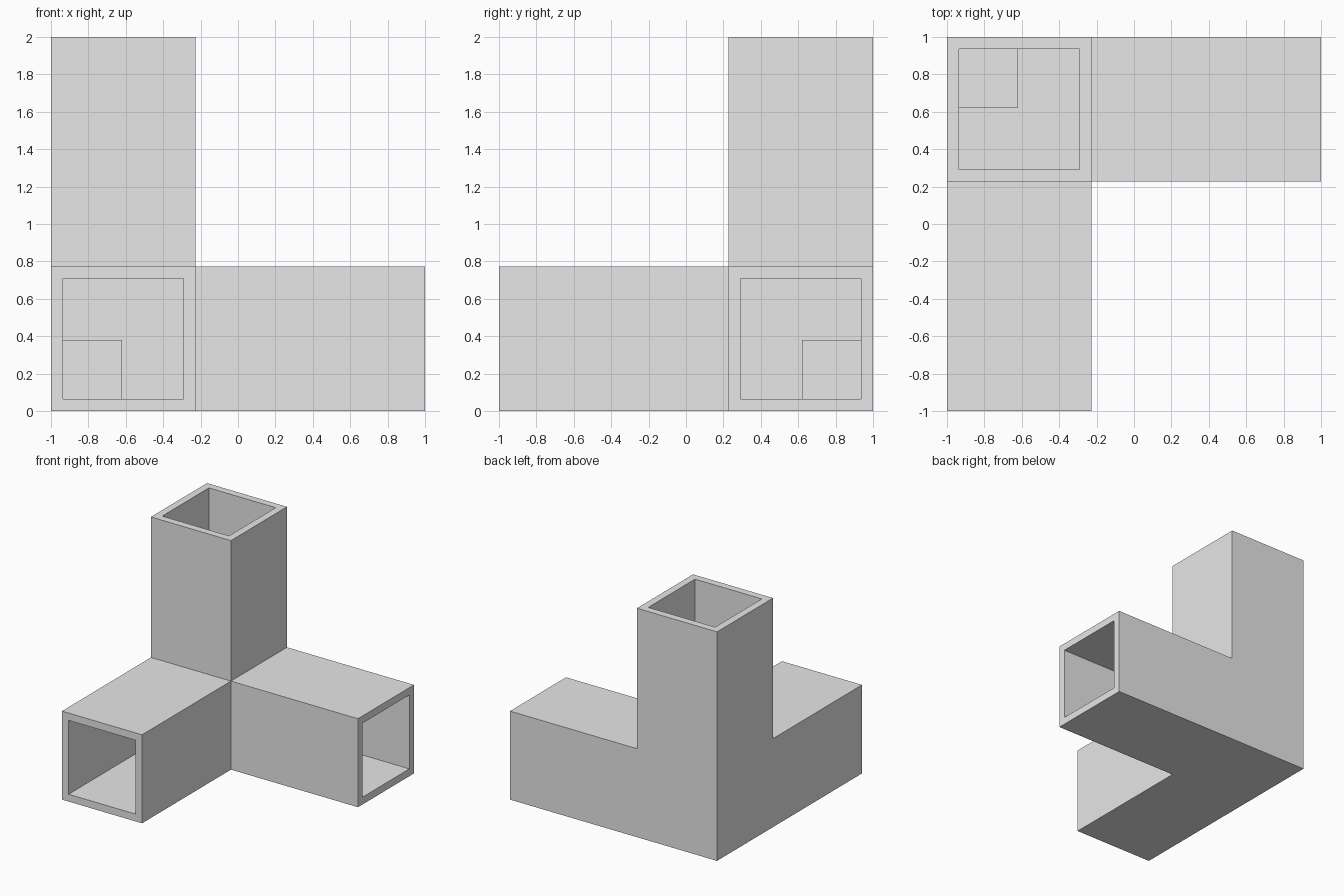
import bpy
from mathutils import Vector

cube = bpy.data.objects.get("Cube")
if cube:
    bpy.data.objects.remove(cube, do_unlink=True)

TUBE = 0.773    # outer width of each arm
WALL = 0.064    # wall thickness
STOP = 0.38     # where each bore ends, measured from the outer corner
LENGTH = 2.0

grey = bpy.data.materials.new("light_grey")
grey.use_nodes = True
grey.diffuse_color = (0.8, 0.8, 0.8, 1)
grey.node_tree.nodes["Principled BSDF"].inputs["Base Color"].default_value = grey.diffuse_color


def box(name, low, high):
    """Box between two corners, given as distances from the shared outer corner."""
    a = Vector((low[0] - 1, 1 - high[1], low[2]))
    b = Vector((high[0] - 1, 1 - low[1], high[2]))
    bpy.ops.mesh.primitive_cube_add(size=1, location=(a + b) / 2)
    obj = bpy.context.object
    obj.name = name
    obj.scale = b - a
    bpy.ops.object.transform_apply(location=True, rotation=False, scale=True)
    obj.data.materials.append(grey)
    return obj


def boolean(target, other, operation):
    mod = target.modifiers.new(other.name, 'BOOLEAN')
    mod.operation = operation
    mod.solver = 'EXACT'
    mod.object = other
    bpy.context.view_layer.objects.active = target
    bpy.ops.object.modifier_apply(modifier=mod.name)
    bpy.data.objects.remove(other, do_unlink=True)


# Solid body: a corner block with an arm along each axis
body = box("corner_connector", [0] * 3, [TUBE] * 3)
for axis, name in enumerate(("side_arm", "front_arm", "upright_arm")):
    high = [TUBE] * 3
    high[axis] = LENGTH
    boolean(body, box(name, [0] * 3, high), 'UNION')

# Square bores, leaving a small solid block in the inner corner
for axis, name in enumerate(("side_bore", "front_bore", "upright_bore")):
    low, high = [WALL] * 3, [TUBE - WALL] * 3
    low[axis], high[axis] = STOP, LENGTH + 0.1
    boolean(body, box(name, low, high), 'DIFFERENCE')
